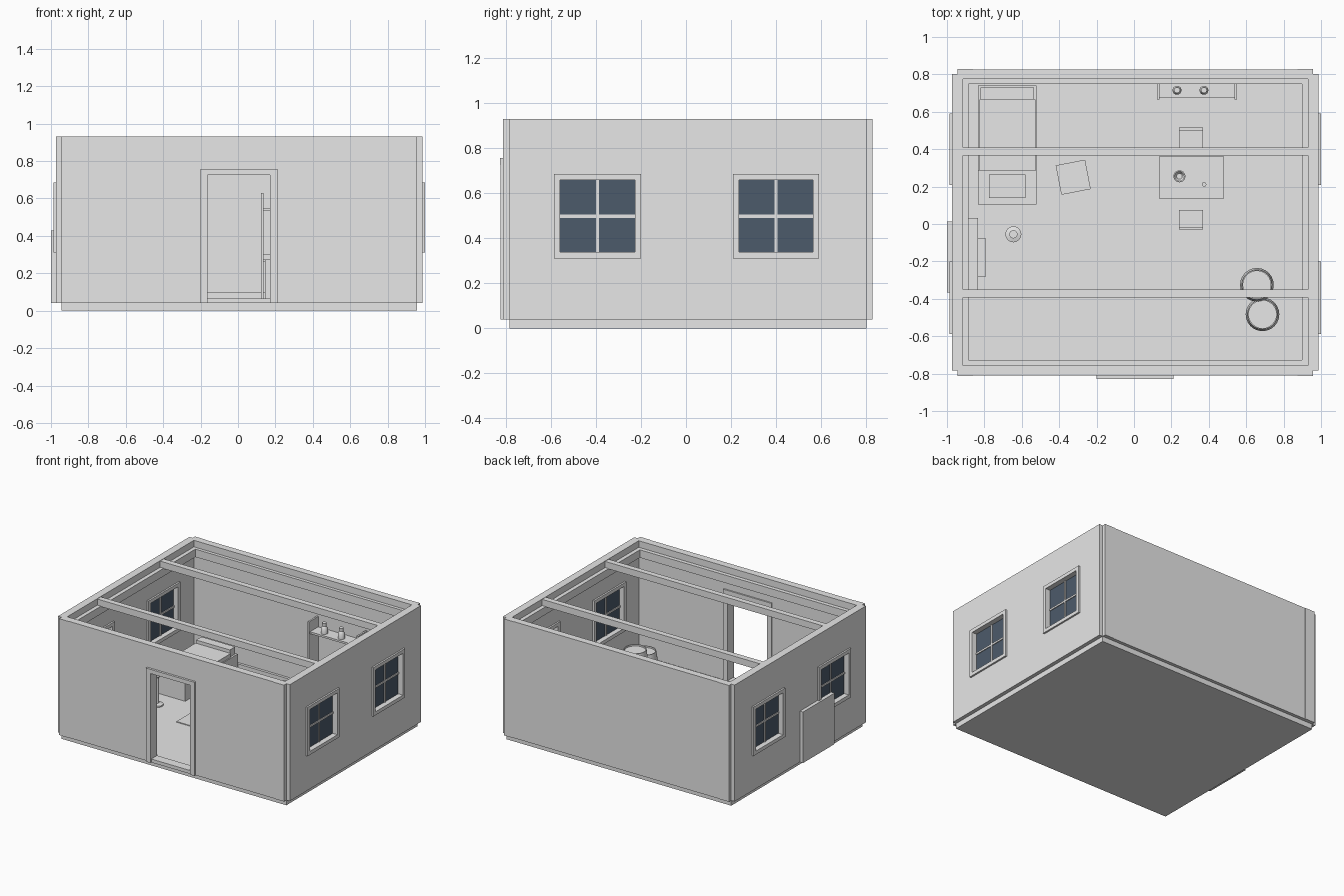
import bpy, math
from mathutils import Matrix

if "Cube" in bpy.data.objects:
    bpy.data.objects.remove(bpy.data.objects["Cube"])

CX, CY = 0.007, 0.009   # centre of the room


def material(name, rgb):
    m = bpy.data.materials.new(name)
    m.diffuse_color = (*rgb, 1)
    m.use_nodes = True
    m.node_tree.nodes["Principled BSDF"].inputs["Base Color"].default_value = m.diffuse_color
    return m


GREY = material("plaster_grey", (0.8, 0.8, 0.8))
GLASS = material("window_blue", (0.073, 0.104, 0.147))


def boxes(name, specs, mat=GREY, origin=(0, 0, 0), turn=0):
    """One object from boxes given as (x0, x1, y0, y1, z0, z1)."""
    verts, faces = [], []
    for x0, x1, y0, y1, z0, z1 in specs:
        n = len(verts)
        verts += [(x, y, z) for z in (z0, z1)
                  for x, y in ((x0, y0), (x1, y0), (x1, y1), (x0, y1))]
        faces += [[n + i for i in f] for f in (
            (3, 2, 1, 0), (4, 5, 6, 7), (0, 1, 5, 4),
            (1, 2, 6, 5), (2, 3, 7, 6), (3, 0, 4, 7))]
    me = bpy.data.meshes.new(name)
    me.from_pydata(verts, [], faces)
    me.materials.append(mat)
    ob = bpy.data.objects.new(name, me)
    ob.matrix_world = Matrix.Translation(origin) @ Matrix.Rotation(turn, 4, 'Z')
    bpy.context.collection.objects.link(ob)
    return ob


def lathe(name, profile, x, y, n=24):
    """Turn a (radius, height) profile around a vertical axis."""
    verts = [(x + r * math.cos(math.tau * i / n), y + r * math.sin(math.tau * i / n), z)
             for r, z in profile for i in range(n)]
    faces = [(k * n + i, k * n + (i + 1) % n, (k + 1) * n + (i + 1) % n, (k + 1) * n + i)
             for k in range(len(profile) - 1) for i in range(n)]
    faces += [list(range(n))[::-1], list(range(len(verts) - n, len(verts)))]
    me = bpy.data.meshes.new(name)
    me.from_pydata(verts, [], faces)
    me.materials.append(GREY)
    ob = bpy.data.objects.new(name, me)
    bpy.context.collection.objects.link(ob)
    bpy.ops.object.select_all(action='DESELECT')
    bpy.context.view_layer.objects.active = ob
    ob.select_set(True)
    bpy.ops.object.shade_smooth_by_angle(angle=math.radians(35))


# Foundation and floor
boxes("foundation", [(CX - .951, CX + .951, CY - .793, CY + .793, 0, .04)])
boxes("floor", [(CX - .922, CX + .922, CY - .765, CY + .765, .04, .06)])

# Front wall with door opening, back wall
Z0, Z1 = .04, .93
yf, yb = (CY - .82, CY - .765), (CY + .765, CY + .818)
boxes("front_wall", [(-.86, -.163, *yf, Z0, Z1), (.17, .875, *yf, Z0, Z1),
                     (-.163, .17, *yf, .725, Z1)])
boxes("back_wall", [(-.86, .875, *yb, Z0, Z1)])
boxes("corner_posts", [(a, b, c, d, Z0, Z1)
                       for a, b in ((-.944, -.86), (.875, .958))
                       for c, d in ((yf[0] - .003, yf[1]), (yb[0], yb[1] + .003))])

# Door frame
boxes("door_frame", [(-.2, -.163, -.825, -.745, .04, .725), (.17, .21, -.825, -.745, .04, .725),
                     (-.2, .21, -.828, -.745, .725, .757)])
boxes("door_threshold", [(-.163, .17, -.815, -.745, .04, .066)])

# Side walls with two windows each
WIN = ((-.56, -.227), (.236, .565))
WZ0, WZ1 = .338, .658
for side, s in (("left", -1), ("right", 1)):
    def span(a, b):
        return tuple(sorted((CX + s * a, CX + s * b)))
    xs = span(.922, .98)
    cuts = [CY - .793, *WIN[0], *WIN[1], CY + .793]
    solid = [(*xs, cuts[i], cuts[i + 1], Z0, Z1) for i in (0, 2, 4)]
    infill = [(*xs, a, b, *z) for a, b in WIN for z in ((Z0, WZ0), (WZ1, Z1))]
    boxes(side + "_wall", solid + infill)
    f = .027
    frame, bars, panes = [], [], []
    for a, b in WIN:
        for fx in (span(.978, .993), span(.909, .924)):   # outer and inner trim
            frame += [(*fx, a - f, a, WZ0 - f, WZ1 + f), (*fx, b, b + f, WZ0 - f, WZ1 + f),
                      (*fx, a, b, WZ0 - f, WZ0), (*fx, a, b, WZ1, WZ1 + f)]
        ym, zm = (a + b) / 2, (WZ0 + WZ1) / 2
        bx = span(.941, .959)
        bars += [(*bx, ym - .007, ym + .007, WZ0, WZ1),
                 (*bx, a, b, zm - .007, zm + .007)]
        panes.append((*span(.947, .953), a, b, WZ0, WZ1))
    boxes(side + "_window_frames", frame)
    boxes(side + "_window_bars", bars)
    boxes(side + "_window_glass", panes, GLASS)

# Ledges and cross beams under the open roof
X0, X1, Y0, Y1 = CX - .922, CX + .922, CY - .765, CY + .765
boxes("roof_ledges", [(X0, X0 + .03, Y0, Y1, .82, .88), (X1 - .03, X1, Y0, Y1, .82, .88),
                      (X0, X1, Y0, Y0 + .03, .82, .88), (X0, X1, Y1 - .025, Y1, .82, .88)])
boxes("cross_beams", [(X0, X1, .366, .41, .877, .927), (X0, X1, -.393, -.35, .877, .927)])
boxes("baseboard", [(X0, X1, Y1 - .02, Y1, .06, .096)])

# Hearth through the left wall
boxes("hearth", [(-1, -.97, -.367, .013, .04, .43), (-.92, -.834, -.35, .033, .06, .43)])
boxes("hearth_front", [(-.834, -.79, -.28, -.077, .06, .25)])

# Bed with pillow and foot chest
boxes("bed_frame", [(-.835, -.52, .285, .74, .06, .18)])
boxes("mattress", [(-.825, -.527, .285, .665, .18, .21)])
boxes("pillow", [(-.82, -.535, .665, .73, .18, .235)])
boxes("foot_chest", [(-.835, -.52, .105, .285, .06, .2), (-.775, -.58, .14, .265, .2, .215)])

# Rug and crate
boxes("rug", [(-.374, .385, -.21, .33, .06, .066)])
boxes("crate", [(-.08, .08, -.08, .08, 0, .14)], origin=(-.325, .25, .066), turn=math.radians(11))

# Table and two chairs
legs = [(x, x + .025, y, y + .025, .066, .27) for x in (.145, .443) for y in (.148, .323)]
boxes("table", [(.133, .48, .136, .36, .27, .3)] + legs)
for name, y0, back in (("front_chair", -.03, -.03), ("back_chair", .41, .5)):
    cl = [(x, x + .018, y, y + .018, .06, .18) for x in (.24, .352) for y in (y0, y0 + .087)]
    boxes(name, [(.24, .37, y0, y0 + .105, .18, .2), (.24, .37, back, back + .015, .2, .36)] + cl)
lathe("bowl", [(.02, .3), (.032, .325), (.026, .325), (.015, .306)], .243, .255)
lathe("cup", [(.012, .3), (.012, .325)], .375, .212, 12)

# Wall shelf with bottles
boxes("wall_shelf", [(.124, .137, .665, Y1, .06, .63), (.537, .55, .665, Y1, .06, .63),
                     (.137, .537, .675, Y1, .535, .55), (.137, .537, .675, Y1, .26, .28)])
for i, x in enumerate((.23, .374)):
    lathe("bottle_%d" % (i + 1), [(.024, .55), (.024, .59), (.014, .605), (.016, .63)], x, .715, 16)

# Floor stand and barrels
lathe("floor_stand", [(.043, .06), (.043, .07), (.012, .078), (.012, .27), (.022, .28), (.022, .3)],
      -.645, -.055, 16)
for i, (x, y, top) in enumerate(((.657, -.325, .34), (.687, -.483, .26))):
    h = top - .06
    lathe("barrel_%d" % (i + 1), [(.078, .06), (.09, .06 + h * .35), (.09, .06 + h * .65),
                                  (.08, top), (.074, top), (.074, top - .012)], x, y)
